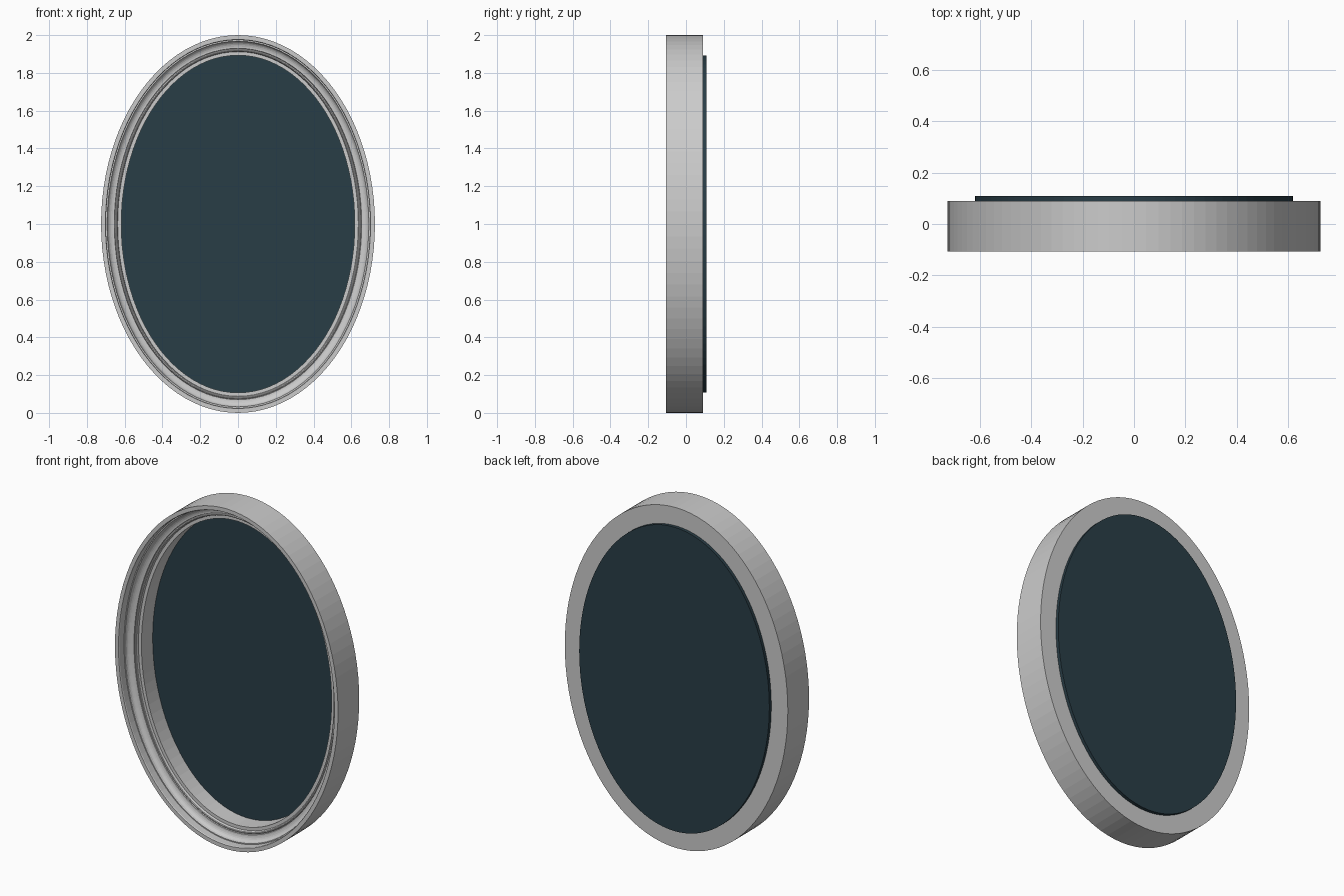
import bpy, bmesh, math

if "Cube" in bpy.data.objects:
    bpy.data.objects.remove(bpy.data.objects["Cube"])

A, B, SEG = 0.725, 1.0, 96   # outer half-width, half-height, sides


def finish(name, bm):
    bmesh.ops.recalc_face_normals(bm, faces=bm.faces)
    mesh = bpy.data.meshes.new(name)
    bm.to_mesh(mesh)
    bm.free()
    ob = bpy.data.objects.new(name, mesh)
    bpy.context.collection.objects.link(ob)
    return ob


def oval(bm, inset, y):
    """Ring of vertices, set in from the outer oval."""
    return [bm.verts.new(((A - inset) * math.cos(2 * math.pi * i / SEG), y,
                          B + (B - inset) * math.sin(2 * math.pi * i / SEG)))
            for i in range(SEG)]


def bridge(bm, r, s):
    for i in range(SEG):
        j = (i + 1) % SEG
        bm.faces.new((r[i], r[j], s[j], s[i]))


# Moulded frame: outer rim, lip, concave cove, small bead, inner wall
profile = [(0, 0.09), (0, -0.107), (0.023, -0.107), (0.026, -0.102), (0.026, -0.06), (0.032, -0.06)]
for k in range(7):
    t = math.pi / 2 * k / 6
    profile.append((0.034 + 0.036 * (1 - math.cos(t)), -0.055 + 0.025 * math.sin(t)))
for k in range(5):
    t = math.pi * k / 4
    profile.append((0.079 - 0.007 * math.cos(t), -0.022 - 0.007 * math.sin(t)))
profile += [(0.088, -0.014), (0.107, -0.014), (0.107, 0.09)]

bm = bmesh.new()
rings = [oval(bm, o, y) for o, y in profile]
for k in range(len(rings)):
    bridge(bm, rings[k], rings[(k + 1) % len(rings)])
finish("oval_frame", bm)

# Dark panel closing the back
bm = bmesh.new()
front, back = oval(bm, 0.107, 0.09), oval(bm, 0.107, 0.109)
bridge(bm, front, back)
bm.faces.new(front)
bm.faces.new(back)
panel = finish("glass_panel", bm)
mat = bpy.data.materials.new("dark_glass")
mat.diffuse_color = (0.022, 0.047, 0.062, 1)
mat.use_nodes = True
mat.node_tree.nodes["Principled BSDF"].inputs["Base Color"].default_value = mat.diffuse_color
panel.data.materials.append(mat)
